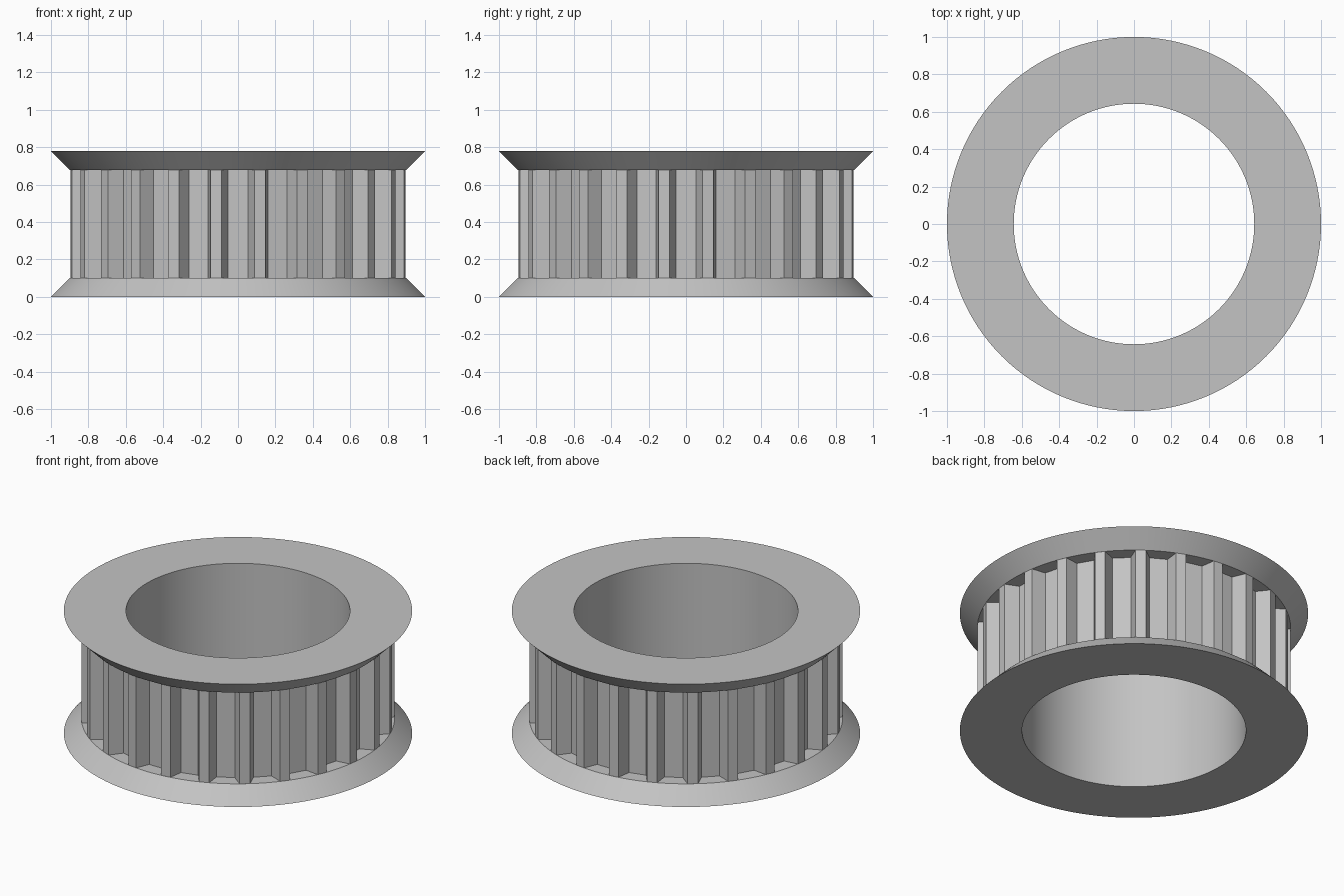
import bpy, bmesh
from math import sin, cos, radians, tau

cube = bpy.data.objects.get("Cube")
if cube:
    bpy.data.objects.remove(cube, do_unlink=True)

HEIGHT, FLANGE = 0.778, 0.1
BORE, RIM, TIP, ROOT = 0.643, 1.0, 0.9, 0.815
TEETH, SEGMENTS = 24, 128

metal = bpy.data.materials.new("plain grey")
metal.use_nodes = True
grey = (0.55, 0.55, 0.55, 1)
metal.diffuse_color = grey
metal.node_tree.nodes["Principled BSDF"].inputs["Base Color"].default_value = grey


def make_object(name, rings, wrap):
    """Skin a stack of closed rings; wrap joins the last ring to the first."""
    bm = bmesh.new()
    rows = [[bm.verts.new(p) for p in ring] for ring in rings]
    pairs = list(zip(rows, rows[1:]))
    if wrap:
        pairs.append((rows[-1], rows[0]))
    for low, high in pairs:
        n = len(low)
        for i in range(n):
            j = (i + 1) % n
            bm.faces.new((low[i], low[j], high[j], high[i]))
    mesh = bpy.data.meshes.new(name)
    bm.to_mesh(mesh)
    bm.free()
    mesh.materials.append(metal)
    obj = bpy.data.objects.new(name, mesh)
    bpy.context.collection.objects.link(obj)
    bpy.ops.object.select_all(action="DESELECT")
    obj.select_set(True)
    bpy.context.view_layer.objects.active = obj
    bpy.ops.object.shade_smooth_by_angle(angle=radians(12))
    return obj


def circle(radius, z):
    return [(radius * cos(tau * i / SEGMENTS), radius * sin(tau * i / SEGMENTS), z)
            for i in range(SEGMENTS)]


# Spool: bored core with a bevelled flange at each end
core = (BORE + ROOT) / 2
top = HEIGHT - FLANGE
profile = [(BORE, 0), (RIM, 0), (TIP, FLANGE), (core, FLANGE),
           (core, top), (TIP, top), (RIM, HEIGHT), (BORE, HEIGHT)]
make_object("flanged_spool", [circle(r, z) for r, z in profile], True)

# Toothed rim: tapered teeth with flat tips and flat gaps between them
tooth = [(-3.8, ROOT), (-1.9, TIP), (1.9, TIP), (3.8, ROOT)]
outline = []
for k in range(TEETH):
    centre = 360 / TEETH * (k + 0.5)
    for offset, r in tooth:
        a = radians(centre + offset)
        outline.append((r * cos(a), r * sin(a)))
make_object("toothed_rim", [[(x, y, z) for x, y in outline] for z in (FLANGE, top)], False)
